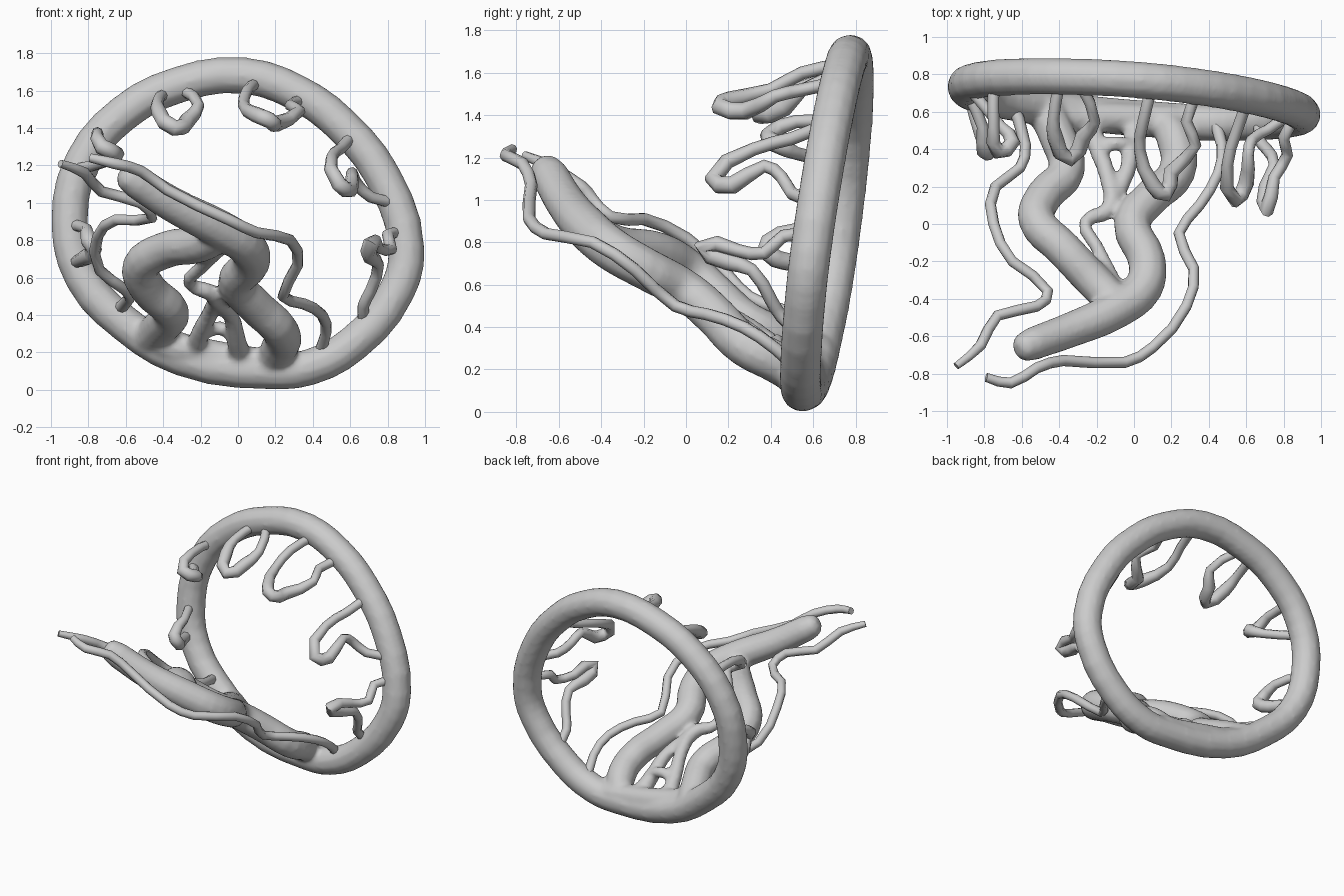
import bpy


def activate(objs):
    bpy.ops.object.select_all(action='DESELECT')
    for o in objs:
        o.select_set(True)
    bpy.context.view_layer.objects.active = objs[0]


def tube(name, pts, radius, res=3, bevel=2, cyclic=False, radii=None):
    """Round tube swept along a smooth path, turned into a smooth mesh."""
    cu = bpy.data.curves.new(name, 'CURVE')
    cu.dimensions = '3D'
    cu.bevel_depth = radius
    cu.bevel_resolution = bevel
    cu.resolution_u = res
    cu.use_fill_caps = True
    sp = cu.splines.new('BEZIER')
    sp.bezier_points.add(len(pts) - 1)
    sp.use_cyclic_u = cyclic
    for i, (bp, p) in enumerate(zip(sp.bezier_points, pts)):
        bp.co = p
        bp.handle_left_type = bp.handle_right_type = 'AUTO'
        bp.radius = radii[i] if radii else 1.0
    ob = bpy.data.objects.new(name, cu)
    bpy.context.collection.objects.link(ob)
    activate([ob])
    bpy.ops.object.convert(target='MESH')
    bpy.ops.object.shade_smooth_by_angle(angle=1.2)
    return bpy.context.object


body = []

# tilted main ring, given as front view x, z; depth follows the tilted plane
ring = [(0.03, 1.68), (0.33, 1.58), (0.56, 1.41), (0.78, 1.13), (0.9, 0.75),
        (0.85, 0.53), (0.62, 0.25), (0.38, 0.12), (0.17, 0.10), (-0.3, 0.17),
        (-0.6, 0.35), (-0.83, 0.6), (-0.9, 0.9), (-0.83, 1.22), (-0.61, 1.48),
        (-0.32, 1.63)]
body.append(tube("main_ring", [(x, 0.67 + 0.13 * (z - 0.9) - 0.07 * x, z) for x, z in ring],
                 0.099, res=3, bevel=4, cyclic=True))

# thick wavy arms that merge into one rising tip
body.append(tube("thick_arm_right",
     [(0.14, 0.57, 0.12), (0.22, 0.45, 0.22), (0.23, 0.28, 0.31), (0.09, 0.14, 0.45),
      (-0.01, 0.0, 0.57), (0.07, -0.2, 0.68), (0.05, -0.34, 0.76), (-0.1, -0.46, 0.86),
      (-0.35, -0.57, 0.99), (-0.54, -0.64, 1.11), (-0.6, -0.665, 1.15), (-0.625, -0.675, 1.165)],
     0.1, res=4, bevel=4,
     radii=[0.8, 1, 1, 1, 1, 1.02, 1.05, 1.05, 0.95, 0.9, 0.75, 0.4]))
body.append(tube("thick_arm_left",
     [(-0.48, 0.62, 0.27), (-0.41, 0.47, 0.34), (-0.36, 0.29, 0.42), (-0.48, 0.15, 0.54),
      (-0.52, 0.02, 0.66), (-0.38, -0.13, 0.75), (-0.2, -0.32, 0.78), (-0.08, -0.44, 0.84)],
     0.1, res=4, bevel=4, radii=[1.0, 1, 1, 1, 1, 1, 1, 0.95]))

# small inner strands between the arms
body.append(tube("inner_strand_left",
     [(-0.24, 0.6, 0.18), (-0.2, 0.42, 0.31), (-0.14, 0.25, 0.43), (-0.13, 0.08, 0.51),
      (-0.26, 0.01, 0.57), (-0.2, -0.12, 0.65), (-0.1, -0.32, 0.75)],
     0.042, radii=[1.5, 1.2, 1.1, 1.2, 0.9, 0.9, 1]))
body.append(tube("inner_strand_right",
     [(0.02, 0.58, 0.14), (-0.01, 0.42, 0.27), (-0.04, 0.27, 0.4), (-0.13, 0.1, 0.49)],
     0.045, radii=[1.5, 1.2, 1, 1]))
body.append(tube("inner_crossbar", [(-0.2, 0.42, 0.3), (-0.1, 0.43, 0.33), (0.0, 0.42, 0.28)],
                 0.04))
# web that thickens the ring where the arms grow out of it
body.append(tube("base_web", [(-0.62, 0.64, 0.38), (-0.4, 0.57, 0.25), (-0.1, 0.57, 0.18),
                              (0.2, 0.55, 0.13), (0.36, 0.56, 0.13)],
                 0.09, bevel=4, radii=[0.6, 1, 0.9, 1, 0.6]))

# fuse the heavy parts into one flowing surface
activate(body)
bpy.ops.object.join()
fused = bpy.context.object
fused.name = "ring_with_arms"
rm = fused.modifiers.new("fuse", 'REMESH')
rm.mode = 'VOXEL'
rm.voxel_size = 0.016
rm.use_smooth_shade = True
sm = fused.modifiers.new("soften", 'SMOOTH')
sm.factor = 0.5
sm.iterations = 5

# long thin side tendrils
tube("tendril_left",
     [(-0.68, 0.7, 0.41), (-0.58, 0.42, 0.49), (-0.61, 0.3, 0.54), (-0.74, 0.2, 0.64),
      (-0.75, 0.0, 0.82), (-0.65, -0.2, 0.91), (-0.46, -0.36, 0.92), (-0.52, -0.44, 1.0),
      (-0.73, -0.49, 1.06), (-0.82, -0.65, 1.16), (-0.95, -0.76, 1.21)],
     0.03, res=2, radii=[1.2] + [1] * 9 + [0.7])
tube("tendril_right",
     [(0.41, 0.6, 0.14), (0.47, 0.42, 0.3), (0.45, 0.27, 0.4), (0.35, 0.1, 0.46),
      (0.24, -0.05, 0.5), (0.32, -0.24, 0.67), (0.28, -0.44, 0.8), (0.1, -0.66, 0.84),
      (-0.05, -0.74, 0.91), (-0.38, -0.73, 1.07), (-0.52, -0.77, 1.17),
      (-0.66, -0.85, 1.21), (-0.79, -0.82, 1.24)],
     0.03, res=2, radii=[1.2] + [1] * 11 + [0.8])

# kinked loops hanging off the inside of the ring
loops = {
    "loop_top_left": [(-0.4, 0.74, 1.58), (-0.43, 0.57, 1.54), (-0.42, 0.46, 1.48),
                      (-0.34, 0.35, 1.4), (-0.27, 0.47, 1.44), (-0.21, 0.55, 1.52),
                      (-0.29, 0.75, 1.6)],
    "loop_top_right": [(0.1, 0.75, 1.64), (0.05, 0.55, 1.6), (0.03, 0.4, 1.52),
                       (0.1, 0.21, 1.47), (0.17, 0.16, 1.44), (0.2, 0.28, 1.42),
                       (0.33, 0.42, 1.49), (0.28, 0.55, 1.52), (0.37, 0.74, 1.56)],
    "loop_right_upper": [(0.62, 0.69, 1.37), (0.55, 0.5, 1.29), (0.5, 0.32, 1.24),
                         (0.54, 0.13, 1.1), (0.6, 0.22, 1.07), (0.61, 0.37, 1.16),
                         (0.63, 0.45, 1.11), (0.71, 0.5, 1.03), (0.88, 0.62, 1.0)],
    "loop_right_lower": [(0.89, 0.6, 0.83), (0.8, 0.46, 0.83), (0.82, 0.37, 0.75),
                         (0.75, 0.25, 0.76), (0.71, 0.08, 0.78), (0.71, 0.2, 0.71),
                         (0.75, 0.31, 0.67), (0.71, 0.4, 0.53), (0.67, 0.45, 0.45),
                         (0.68, 0.59, 0.32)],
    "loop_left_upper": [(-0.75, 0.75, 1.36), (-0.75, 0.52, 1.37), (-0.73, 0.39, 1.3),
                        (-0.65, 0.44, 1.26), (-0.71, 0.52, 1.22), (-0.86, 0.7, 1.18)],
    "loop_left_lower": [(-0.89, 0.7, 0.88), (-0.81, 0.52, 0.86), (-0.8, 0.39, 0.8),
                        (-0.77, 0.39, 0.75), (-0.81, 0.47, 0.71), (-0.88, 0.68, 0.68)],
}
for name, pts in loops.items():
    # thicken towards the hanging tip
    front = min(p[1] for p in pts)
    radii = [1.4 if p[1] < front + 0.13 else 1.0 for p in pts]
    tube(name, pts, 0.031, res=2, radii=radii)
